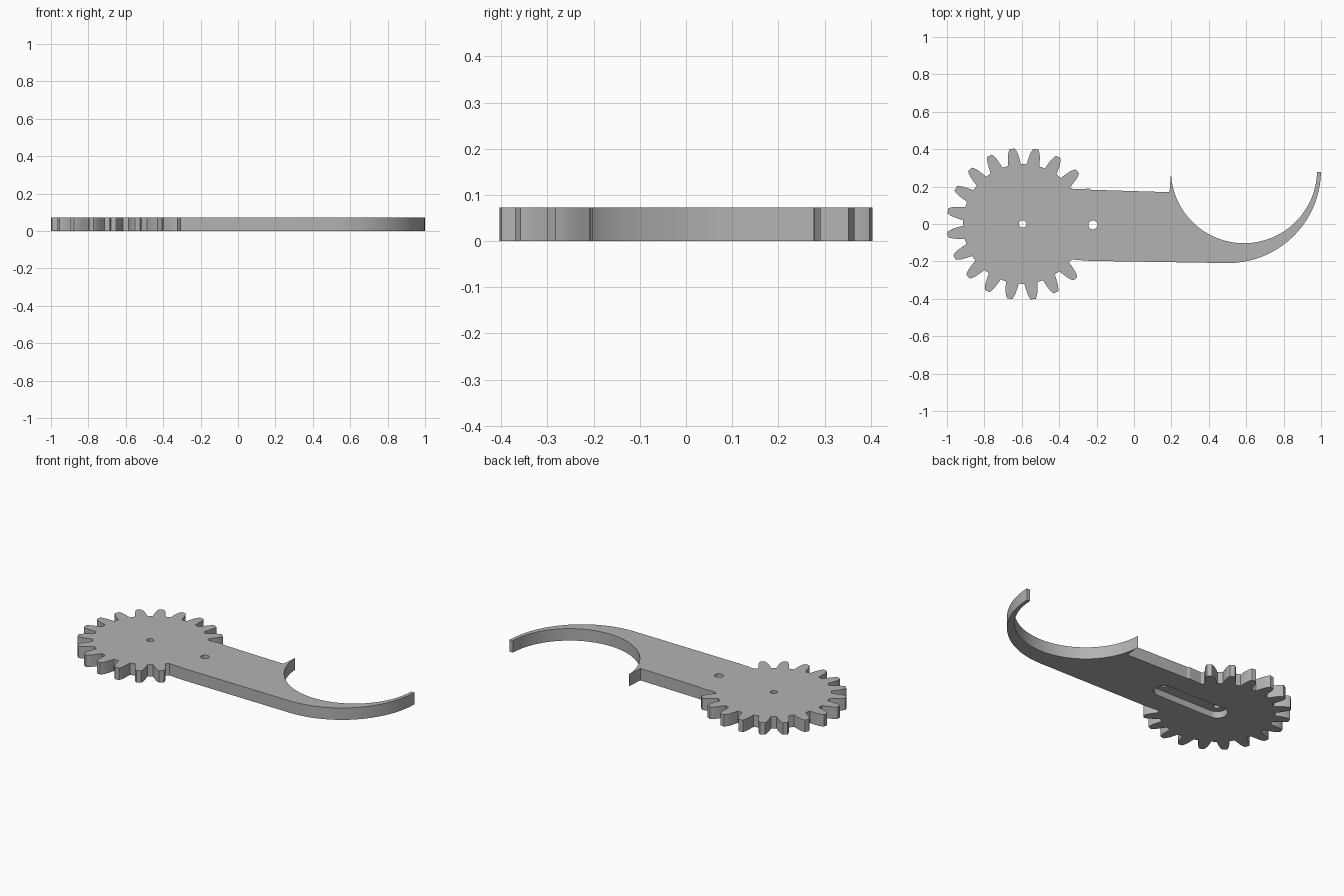
import bpy, bmesh
from math import radians, cos, sin

cube = bpy.data.objects.get("Cube")
if cube:
    bpy.data.objects.remove(cube, do_unlink=True)

THICK = 0.073
GEAR = (-0.595, 0.0)
PIN = (-0.22, -0.005)

grey = bpy.data.materials.new("plain grey")
grey.use_nodes = True
colour = (0.45, 0.45, 0.45, 1)
grey.diffuse_color = colour
grey.node_tree.nodes["Principled BSDF"].inputs["Base Color"].default_value = colour


def polar(centre, r, deg):
    return (centre[0] + r * cos(radians(deg)), centre[1] + r * sin(radians(deg)))


def arc(centre, r, start, end, steps):
    return [polar(centre, r, start + (end - start) * i / steps) for i in range(steps + 1)]


def prism(name, outline, z0, z1):
    """Extrude a closed counter-clockwise outline between two heights."""
    bm = bmesh.new()
    face = bm.faces.new([bm.verts.new((x, y, z0)) for x, y in outline])
    top = bmesh.ops.extrude_face_region(bm, geom=[face])["geom"]
    verts = [v for v in top if isinstance(v, bmesh.types.BMVert)]
    bmesh.ops.translate(bm, verts=verts, vec=(0, 0, z1 - z0))
    bmesh.ops.recalc_face_normals(bm, faces=bm.faces)
    mesh = bpy.data.meshes.new(name)
    bm.to_mesh(mesh)
    bm.free()
    mesh.materials.append(grey)
    obj = bpy.data.objects.new(name, mesh)
    bpy.context.collection.objects.link(obj)
    return obj


# Gear teeth: curved flank as (radius, half angle), 16 of 20 teeth are exposed
flank = [(0.32, 6.3), (0.345, 5.3), (0.375, 4.1), (0.395, 2.9), (0.406, 1.9)]
outline = []
for i in range(16):
    mid = 44 + 18 * i
    outline += [polar(GEAR, r, mid - a) for r, a in flank]
    outline += [polar(GEAR, r, mid + a) for r, a in reversed(flank)]

# Lower arm edge, then the hook: outer arc out to the tip, inner arc back
outline += [(-0.33, -0.19), (-0.24, -0.197)]
outline += arc((0.503, 0.288), 0.497, 270, 358.8, 20)
outline += arc((0.588, 0.288), 0.391, 358.5, 182.5, 32)

# Upper arm edge back to the gear
outline += [(0.19, 0.17), (-0.23, 0.183), (-0.24, 0.189), (-0.325, 0.186)]
arm = prism("gear_arm", outline, 0, THICK)


def cut(cutter):
    cutter.hide_render = True
    cutter.hide_set(True)
    mod = arm.modifiers.new(cutter.name, "BOOLEAN")
    mod.operation = "DIFFERENCE"
    mod.solver = "EXACT"
    mod.object = cutter


# Rounded slot in the underside and two pin holes through the plate
slot = arc(PIN, 0.058, -90, 90, 16) + arc(GEAR, 0.058, 90, 270, 16)
cut(prism("slot_cutter", slot, -0.05, 0.04))
cut(prism("gear_hole_cutter", arc(GEAR, 0.02, 0, 345, 23), -0.1, 0.2))
cut(prism("arm_hole_cutter", arc(PIN, 0.024, 0, 345, 23), -0.1, 0.2))

# Bake the cuts and remove the cutters
bpy.context.view_layer.objects.active = arm
arm.select_set(True)
for mod in list(arm.modifiers):
    cutter = mod.object
    bpy.ops.object.modifier_apply(modifier=mod.name)
    bpy.data.objects.remove(cutter, do_unlink=True)
bpy.ops.object.shade_smooth_by_angle(angle=radians(25))
